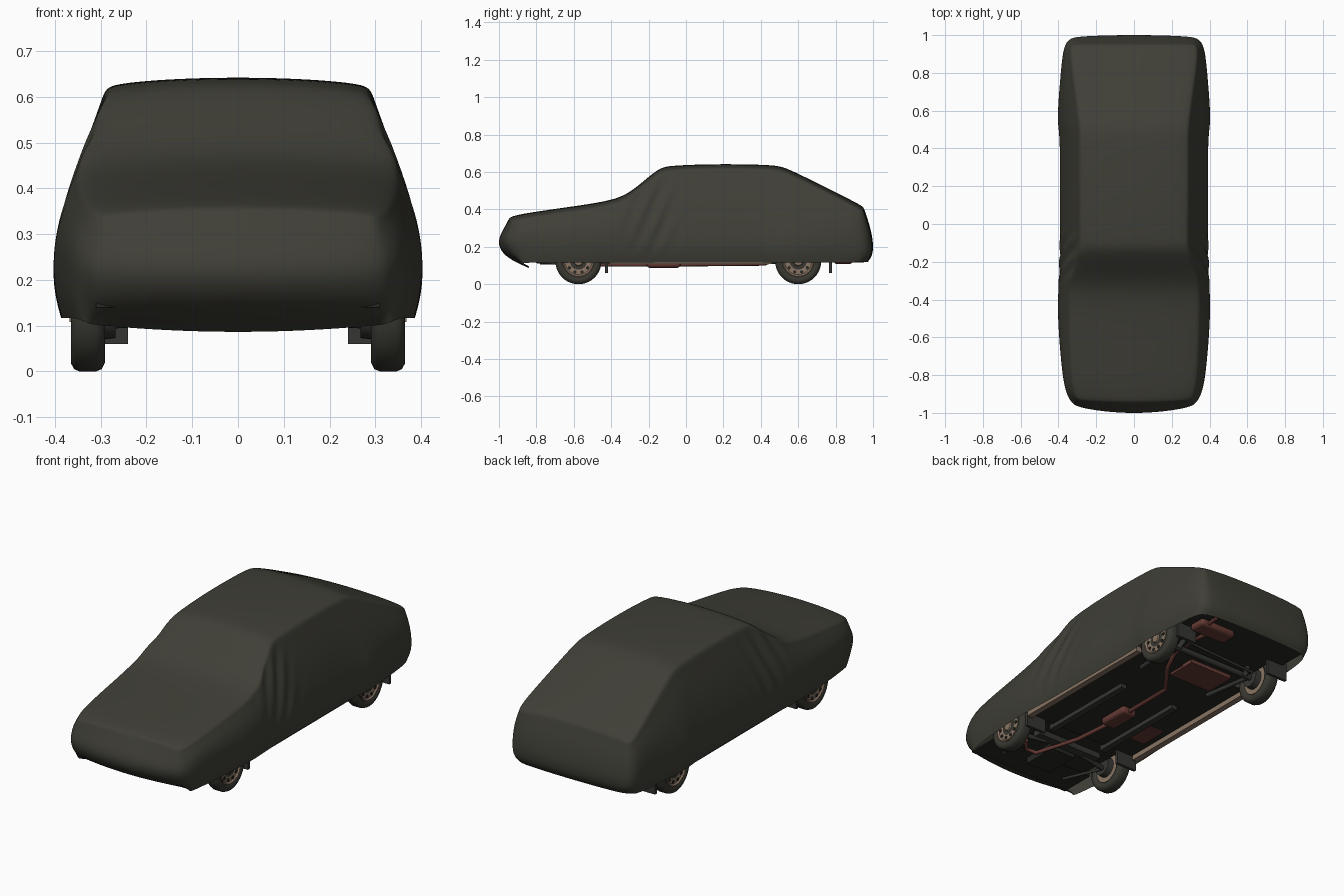
import bpy, bmesh, math
from mathutils import Vector

if "Cube" in bpy.data.objects:
    bpy.data.objects.remove(bpy.data.objects["Cube"])


def mat(name, c):
    m = bpy.data.materials.new(name)
    m.diffuse_color = (*c, 1)
    m.use_nodes = True
    m.node_tree.nodes["Principled BSDF"].inputs["Base Color"].default_value = m.diffuse_color
    return m


CLOTH = mat("cover cloth", (0.050, 0.049, 0.038))
RUBBER = mat("tyre rubber", (0.040, 0.039, 0.031))
RIM = mat("tan rim", (0.25, 0.175, 0.125))
RUST = mat("rusty exhaust", (0.13, 0.042, 0.034))
UNDER = mat("underbody", (0.020, 0.020, 0.016))
FLAP = mat("flap and axle", (0.036, 0.037, 0.033))


def finish(name, bm, m, angle=40):
    bmesh.ops.recalc_face_normals(bm, faces=bm.faces)
    me = bpy.data.meshes.new(name)
    bm.to_mesh(me)
    bm.free()
    me.materials.append(m)
    ob = bpy.data.objects.new(name, me)
    bpy.context.collection.objects.link(ob)
    bpy.ops.object.select_all(action='DESELECT')
    bpy.context.view_layer.objects.active = ob
    ob.select_set(True)
    bpy.ops.object.shade_smooth_by_angle(angle=math.radians(angle))
    return ob


def box(name, lo, hi, m):
    bm = bmesh.new()
    bmesh.ops.create_cube(bm, size=1)
    for v in bm.verts:
        v.co = [(lo[i] + hi[i]) / 2 + v.co[i] * (hi[i] - lo[i]) for i in range(3)]
    return finish(name, bm, m)


def lathe(name, prof, m, c, side, n=40):
    # profile of (outward offset, radius), turned around the x axis
    bm = bmesh.new()
    rings = []
    for o, r in prof:
        rings.append([bm.verts.new((c[0] + side * o, c[1] + r * math.cos(2 * math.pi * i / n),
                                    c[2] + r * math.sin(2 * math.pi * i / n))) for i in range(n)])
    for a, b in zip(rings, rings[1:]):
        for i in range(n):
            j = (i + 1) % n
            bm.faces.new((a[i], a[j], b[j], b[i]))
    bm.faces.new(rings[0])
    bm.faces.new(rings[-1])
    return finish(name, bm, m)


def pipe(name, pts, r, m):
    cu = bpy.data.curves.new(name, 'CURVE')
    cu.dimensions = '3D'
    cu.bevel_depth = r
    cu.bevel_resolution = 3
    cu.use_fill_caps = True
    sp = cu.splines.new('POLY')
    sp.points.add(len(pts) - 1)
    for p, q in zip(sp.points, pts):
        p.co = (*q, 1)
    cu.materials.append(m)
    ob = bpy.data.objects.new(name, cu)
    bpy.context.collection.objects.link(ob)
    return ob


# Cloth cover: a top grid whose edge drops to the hem in levels
# station: y, shoulder half width, centre height, waist half width
ST = [(-.925, .305, .362, .340), (-.86, .332, .380, .372), (-.65, .343, .410, .396),
      (-.44, .350, .440, .408), (-.33, .350, .470, .402), (-.25, .330, .527, .398),
      (-.14, .292, .624, .396), (-.08, .288, .635, .396), (.15, .292, .645, .396),
      (.48, .290, .640, .394), (.54, .292, .624, .412), (.75, .320, .520, .396),
      (.925, .342, .432, .378), (.955, .325, .412, .352)]
US = [-1, -.92, -.5, 0, .5, .92, 1]
NS, NU = len(ST), len(US)


def top_point(i, j):
    y, ws, zc, _ = ST[i]
    u = US[j]
    return Vector((u * ws, y - (.012 * (1 - u * u) if i == 0 else 0), zc - .014 * u * u - .012 * abs(u) ** 20))


def wall(i, j):
    # points below a top edge vertex: upper, mid, waist, low, hem
    T, u = top_point(i, j), US[j]
    y, ws, zc, w = ST[i]
    s = 1 if u > 0 else -1
    inner = abs(u) < 1
    if i == 0:
        B = Vector((u * w, -1.012 + .045 * u * u + (0 if inner else .025), .225))
        low = Vector((B.x * .97, B.y + .04, .145))
        hem = Vector((u * .325, -.835 if inner else -.875, .085 + .018 * u * u))
    elif i == NS - 1:
        B = Vector((u * w, 1.008 - .012 * u * u - (0 if inner else .02), .22))
        low = B + Vector((0, -.004, -.065))
        hem = B + Vector((-.02 * u, -.03, -.10))
    else:
        B = Vector((u * w, y, .25))
        if i == 1:
            B.y -= .015
        if i == NS - 2:
            B.y += .01
        low = B + Vector((-s * .005, 0, -.08))
        hem = B + Vector((-s * .02, 0, -.133))
    mid = T.lerp(B, .5)
    if 0 < i < NS - 1:
        mid.x += s * .014
    if i == NS - 1:
        mid.y += .006
    return [T.lerp(B, .10), mid, B, low, hem]


bm = bmesh.new()
grid = [[bm.verts.new(top_point(i, j)) for j in range(NU)] for i in range(NS)]
for i in range(NS - 1):
    for j in range(NU - 1):
        bm.faces.new((grid[i][j], grid[i][j + 1], grid[i + 1][j + 1], grid[i + 1][j]))
loop = [(0, j) for j in range(NU)] + [(i, NU - 1) for i in range(1, NS)]
loop += [(NS - 1, j) for j in range(NU - 2, -1, -1)] + [(i, 0) for i in range(NS - 2, 0, -1)]
cols = [[grid[i][j]] + [bm.verts.new(p) for p in wall(i, j)] for i, j in loop]
for k, a in enumerate(cols):
    b = cols[(k + 1) % len(cols)]
    for l in range(5):
        bm.faces.new((a[l], b[l], b[l + 1], a[l + 1]))
cover = finish("car_cover", bm, CLOTH, 80)
sub = cover.modifiers.new("smooth", 'SUBSURF')
sub.levels = 3
bpy.ops.object.modifier_apply(modifier="smooth")
ys = [v.co.y for v in cover.data.vertices]
y0, y1 = min(ys), max(ys)
for v in cover.data.vertices:
    c = v.co
    c.y = -1 + 2 * (c.y - y0) / (y1 - y0)
    # slanted folds hanging from the windscreen pillars
    if abs(c.x) > .27 and c.z < .6:
        env = math.exp(-((c.y + .17) / .13) ** 2) * min(1, max(0, (.6 - c.z) / .1)) * min(1, max(0, (c.z - .14) / .15))
        c.x += math.copysign(.006, c.x) * env * math.sin((c.y - .45 * (c.z - .3)) * 2 * math.pi / .10)

# Wheels with tan rims, and mud flaps behind them
for s, sn in ((1, "right"), (-1, "left")):
    for y, yn in ((-.575, "front"), (.6, "rear")):
        c = (s * .328, y, .123)
        lathe(f"{yn}_{sn}_tyre", [(-.025, .08), (-.034, .09), (-.037, .105), (-.03, .118), (-.018, .123),
                                  (.018, .123), (.03, .118), (.037, .105), (.034, .09), (.027, .082)], RUBBER, c, s)
        lathe(f"{yn}_{sn}_rim", [(-.028, .078), (-.028, .06), (.02, .06), (.032, .084), (.034, .08), (.027, .072),
                                 (.03, .05), (.024, .04), (.026, .026), (.034, .022)], RIM, c, s)
        lathe(f"{yn}_{sn}_brake", [(-.06, .05), (-.02, .055)], FLAP, c, s, 24)
        for k in range(10):
            a = k * math.pi / 5
            p = (c[0], y + .06 * math.cos(a), .123 + .06 * math.sin(a))
            lathe(f"{yn}_{sn}_rim_slot", [(.02, .009), (.032, .009)], UNDER, p, s, 10)
    for y, yn in ((-.425, "front"), (.772, "rear")):
        x = sorted((s * .24, s * .362))
        box(f"{yn}_{sn}_mud_flap", (x[0], y - .008, .06), (x[1], y + .008, .16), FLAP)
    # Sills, floor rails and suspension arms
    x = sorted((s * .335, s * .368))
    box(f"{sn}_sill", (x[0], -.41, .108), (x[1], .46, .135), RIM)
    x = sorted((s * .15, s * .185))
    box(f"{sn}_floor_rail", (x[0], -.45, .112), (x[1], .12, .14), FLAP)
    pipe(f"{sn}_trailing_arm", [(s * .25, .6, .115), (s * .22, .32, .125)], .012, FLAP)
    pipe(f"{sn}_front_arm", [(s * .29, -.575, .105), (s * .12, -.55, .115)], .013, FLAP)
    pipe(f"{sn}_front_strut", [(s * .27, -.575, .105), (s * .2, -.8, .12)], .008, FLAP)
    pipe(f"{sn}_damper", [(s * .22, .62, .11), (s * .2, .7, .2)], .014, FLAP)

# Underbody pans
box("main_floor", (-.27, -.9, .142), (.27, .96, .152), UNDER)
box("centre_floor", (-.365, -.42, .135), (.365, .46, .145), UNDER)
box("rear_floor", (-.335, .775, .14), (.335, .96, .15), UNDER)
box("front_floor", (-.31, -.92, .14), (.31, -.72, .15), UNDER)
box("engine_sump", (-.09, -.78, .105), (.06, -.58, .142), UNDER)
box("front_crossmember", (-.2, -.56, .11), (.2, -.51, .142), FLAP)
box("fuel_tank", (-.2, .36, .122), (.06, .53, .142), RUST)
box("floor_patch", (-.3, -.28, .130), (-.2, -.12, .136), RUST)

# Rear axle and tie rod
pipe("rear_axle", [(-.3, .6, .123), (.3, .6, .123)], .016, FLAP)
pipe("rear_track_rod", [(-.24, .66, .115), (.2, .67, .13)], .007, FLAP)

# Exhaust line with two silencers
pipe("exhaust_pipe", [(.19, -.63, .13), (.15, -.68, .115), (.09, -.67, .108), (.02, -.42, .105), (0, -.2, .105),
                      (0, .25, .108), (.13, .42, .11), (.16, .52, .15), (.17, .68, .15), (.18, .78, .128)], .011, RUST)
mid = box("middle_silencer", (-.045, -.21, .088), (.045, -.03, .13), RUST)
rear = box("rear_silencer", (.07, .79, .108), (.29, .89, .15), RUST)
for ob in (mid, rear):
    b = ob.modifiers.new("round", 'BEVEL')
    b.width = .016
    b.segments = 3
pipe("tail_pipe", [(.24, .85, .125), (.25, .95, .125)], .01, RUST)
